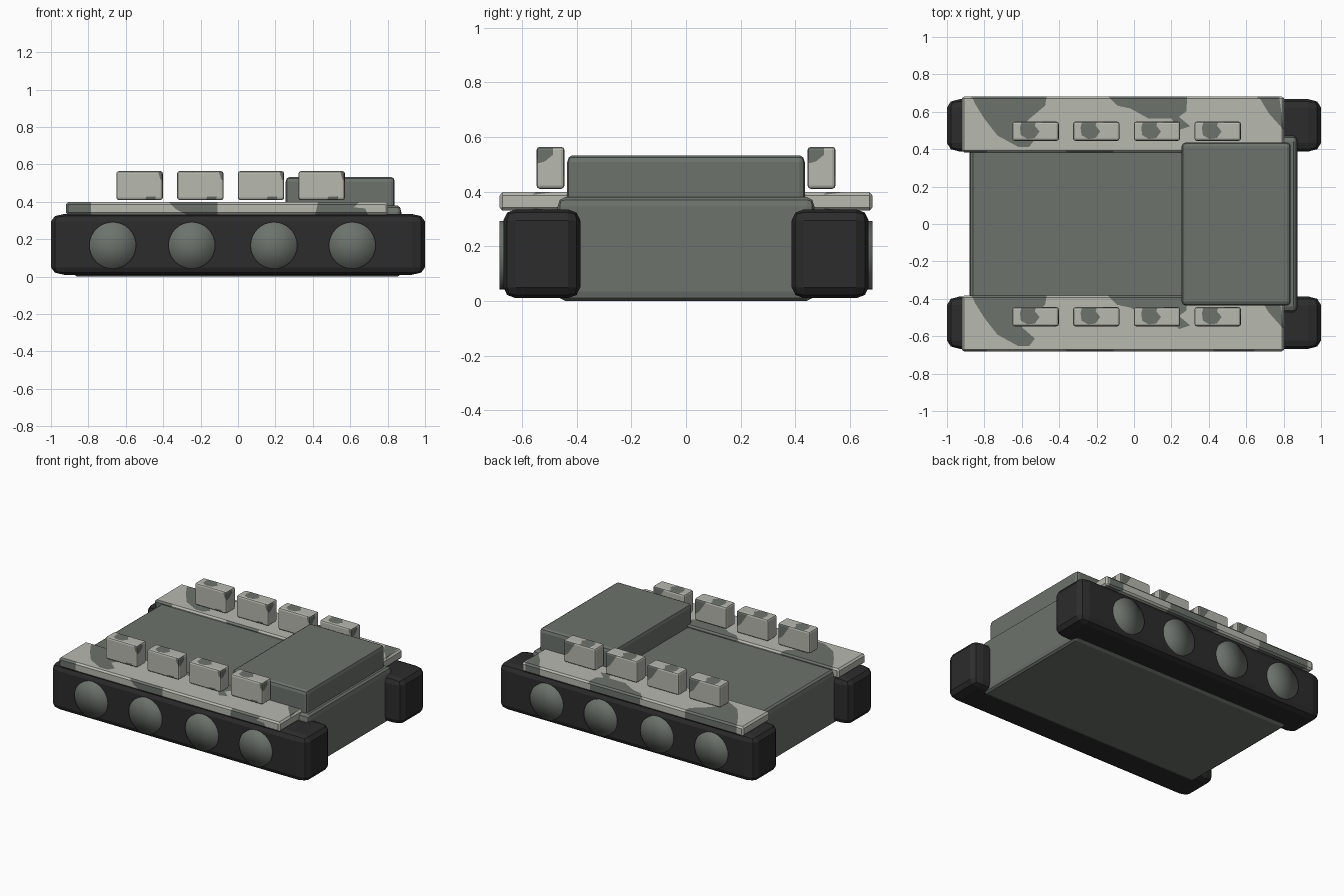
import bpy, bmesh, math
from mathutils import Vector, Matrix

if "Cube" in bpy.data.objects:
    bpy.data.objects.remove(bpy.data.objects["Cube"])


def material(name, rgb):
    m = bpy.data.materials.new(name)
    m.diffuse_color = (*rgb, 1.0)
    m.use_nodes = True
    m.node_tree.nodes["Principled BSDF"].inputs["Base Color"].default_value = m.diffuse_color
    return m


GREY = material("grey green", (0.150, 0.170, 0.150))
LIGHT = material("pale stone", (0.475, 0.480, 0.430))
BLACK = material("track black", (0.025, 0.025, 0.025))


def finish(name, bm, mats, smooth=False):
    me = bpy.data.meshes.new(name)
    bmesh.ops.recalc_face_normals(bm, faces=bm.faces[:])
    for f in bm.faces:
        f.smooth = smooth
    bm.to_mesh(me)
    bm.free()
    for m in mats:
        me.materials.append(m)
    ob = bpy.data.objects.new(name, me)
    bpy.context.collection.objects.link(ob)
    return ob


def box(lo, hi, bevel, segments=2):
    """Bevelled box whose bevel width may differ along each axis."""
    lo, hi, b = Vector(lo), Vector(hi), Vector(bevel)
    size, mid = hi - lo, (lo + hi) / 2
    bm = bmesh.new()
    bmesh.ops.create_cube(bm, size=1)
    bm.transform(Matrix.Diagonal([size[i] / b[i] for i in range(3)] + [1]))
    bmesh.ops.bevel(bm, geom=bm.edges[:], offset=1, segments=segments,
                    profile=0.5, affect='EDGES')
    bm.transform(Matrix.Translation(mid) @ Matrix.Diagonal((*b, 1)))
    return bm


def inside(p, poly):
    hit = False
    for (x1, y1), (x2, y2) in zip(poly, poly[1:] + poly[:1]):
        if (y1 > p[1]) != (y2 > p[1]):
            if p[0] < x1 + (p[1] - y1) * (x2 - x1) / (y2 - y1):
                hit = not hit
    return hit


def paint(bm, direction, poly, origin):
    """Cut a polygon into the side facing 'direction' and colour it dark."""
    d = Vector(direction)
    i, j = [k for k in range(3) if abs(d[k]) < 0.5]
    poly = [(u + origin[i], v + origin[j]) for u, v in poly]
    bm.normal_update()
    for (u1, v1), (u2, v2) in zip(poly, poly[1:] + poly[:1]):
        faces = [f for f in bm.faces if f.normal.dot(d) > 0.6]
        edges = list({e for f in faces for e in f.edges})
        verts = list({v for f in faces for v in f.verts})
        co, no = Vector((0, 0, 0)), Vector((0, 0, 0))
        co[i], co[j] = u1, v1
        no[i], no[j] = v2 - v1, u1 - u2
        bmesh.ops.bisect_plane(bm, geom=verts + edges + faces, dist=1e-5,
                               plane_co=co, plane_no=no.normalized())
        bm.normal_update()
    for f in bm.faces:
        if f.normal.dot(d) > 0.6:
            c = f.calc_center_median()
            if inside((c[i], c[j]), poly):
                f.material_index = 1


def rect(u1, u2, v1, v2):
    return [(u1, v1), (u2, v1), (u2, v2), (u1, v2)]


# hull and raised rear deck
finish("hull", box((-0.88, -0.47, 0), (0.873, 0.47, 0.38), (0.02, 0.028, 0.035)), [GREY])
finish("raised_deck", box((0.255, -0.435, 0.34), (0.838, 0.435, 0.533), (0.02, 0.02, 0.025)), [GREY])

# camouflage outlines on the fender: x, and distance from its low-y edge
TOP = [
    [(-0.87, 0.31), (-0.465, 0.31), (-0.475, 0.25), (-0.57, 0.17), (-0.60, 0.13), (-0.53, 0.07),
     (-0.56, 0.03), (-0.62, 0.03), (-0.73, 0.09), (-0.80, 0.18), (-0.85, 0.26)],
    [(-0.15, 0.31), (0.285, 0.31), (0.28, 0.22), (0.24, 0.19), (0.30, 0.14), (0.24, 0.12),
     (0.20, 0.18), (0.08, 0.18), (-0.02, 0.235), (-0.09, 0.25)],
    [(0.66, 0.31), (0.775, 0.31), (0.80, 0.12), (0.72, 0.21)],
]
FRONT = [rect(-0.93, -0.785, -0.01, 0.08),
         [(-0.38, 0.08), (-0.33, 0.03), (-0.25, -0.01), (-0.11, -0.01), (-0.11, 0.08)],
         [(0.43, 0.08), (0.41, -0.01), (0.70, -0.01), (0.68, 0.035), (0.62, 0.04), (0.66, 0.08)]]
BACK = [rect(-0.87, -0.47, -0.01, 0.08), rect(-0.12, 0.27, -0.01, 0.08),
        rect(0.66, 0.77, -0.01, 0.08)]

# camouflage outlines on each stowage box
BOX_MARKS = [
    ((0, 0, 1), [(0.045, 0.03), (0.08, 0.01), (0.12, 0.015), (0.145, 0.05),
                 (0.12, 0.08), (0.13, 0.11), (0.05, 0.11), (0.04, 0.07)]),
    ((0, -1, 0), [(0.15, -0.01), (0.21, -0.01), (0.21, 0.02), (0.16, 0.018)]),
    ((0, -1, 0), [(0.22, 0.16), (0.26, 0.16), (0.26, 0.10), (0.235, 0.11)]),
    ((0, 1, 0), [(0.15, 0.16), (0.26, 0.16), (0.26, 0.03), (0.21, 0.07)]),
    ((1, 0, 0), [(-0.01, 0.09), (0.03, 0.10), (0.06, 0.125), (0.06, 0.16), (-0.01, 0.16)]),
]

for s, side in ((-1, "front"), (1, "back")):
    ya, yb = sorted((s * 0.387, s * 0.668))
    # track
    finish(side + "_track", box((-1, ya, 0.01), (1, yb, 0.335), (0.07, 0.045, 0.04)), [BLACK])

    # fender above the track
    ya, yb = sorted((s * 0.383, s * 0.682))
    fender = box((-0.92, ya, 0.33), (0.802, yb, 0.398), (0.012, 0.01, 0.012), 1)
    origin = (0, ya, 0.33)
    for direction, marks in (((0, 0, 1), TOP), ((0, 0, -1), TOP),
                             ((0, -1, 0), FRONT), ((0, 1, 0), BACK)):
        for poly in marks:
            paint(fender, direction, poly, origin)
    finish(side + "_fender", fender, [LIGHT, GREY])

    # stowage boxes
    ya, yb = sorted((s * 0.445, s * 0.547))
    for n in range(4):
        x = -0.65 + 0.3245 * n
        b = box((x, ya, 0.41), (x + 0.248, yb, 0.564), (0.012, 0.012, 0.012))
        for direction, poly in BOX_MARKS:
            paint(b, direction, poly, (x, ya, 0.41))
        finish(f"{side}_stowage_box_{n + 1}", b, [LIGHT, GREY])

    # road wheels
    for n, x in enumerate((-0.67, -0.247, 0.192, 0.611)):
        bm = bmesh.new()
        bmesh.ops.create_cone(bm, cap_ends=True, cap_tris=True, segments=32,
                              radius1=0.125, radius2=0.125, depth=0.06)
        bm.transform(Matrix.Translation((x, s * 0.653, 0.167)) @ Matrix.Rotation(math.pi / 2, 4, 'X'))
        finish(f"{side}_road_wheel_{n + 1}", bm, [GREY], smooth=True)
